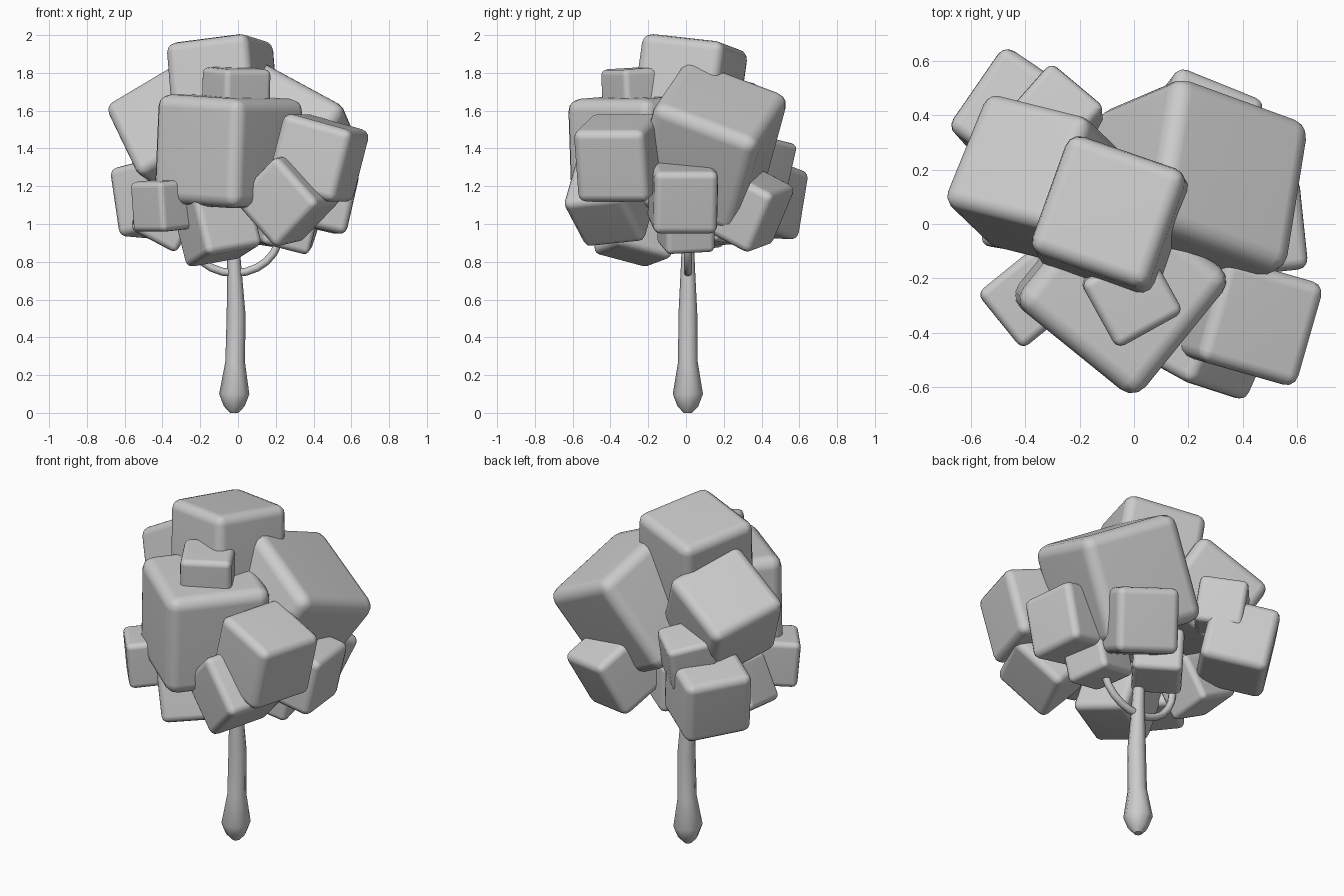
import bpy, bmesh
from math import radians, sin, cos, pi

if "Cube" in bpy.data.objects:
    bpy.data.objects.remove(bpy.data.objects["Cube"])


def leaf_block(name, x, y, z, size, rx, ry, rz):
    """Rounded cube, rotated by XYZ degrees."""
    bm = bmesh.new()
    bmesh.ops.create_cube(bm, size=size)
    bmesh.ops.bevel(bm, geom=bm.edges[:], offset=size * 0.115, segments=3,
                    profile=0.5, affect='EDGES')
    for f in bm.faces:
        f.smooth = True
    me = bpy.data.meshes.new(name)
    bm.to_mesh(me)
    bm.free()
    ob = bpy.data.objects.new(name, me)
    ob.location = (x, y, z)
    ob.rotation_euler = [radians(a) for a in (rx, ry, rz)]
    bpy.context.collection.objects.link(ob)
    ob.modifiers.new("normals", 'WEIGHTED_NORMAL')


def limb(name, points):
    """Round tube through (x, z, radius) points."""
    cu = bpy.data.curves.new(name, 'CURVE')
    cu.dimensions = '3D'
    cu.bevel_depth = 1
    cu.bevel_resolution = 2
    cu.use_fill_caps = True
    sp = cu.splines.new('POLY')
    sp.points.add(len(points) - 1)
    for p, (x, z, r) in zip(sp.points, points):
        p.co = (x, 0.01, z, 1)
        p.radius = r
    sp.use_smooth = True
    ob = bpy.data.objects.new(name, cu)
    bpy.context.collection.objects.link(ob)


# Foliage: upper crown
leaf_block("leaf_top", -0.08, 0.02, 1.735, 0.465, -6, -7, -19)
leaf_block("leaf_right_back_large", 0.215, 0.125, 1.415, 0.6, -23, 27, -20)
leaf_block("leaf_front_large", -0.05, -0.235, 1.385, 0.58, 0, 3, -39)
leaf_block("leaf_left_upper", -0.35, 0.155, 1.5, 0.46, -16, -30, -14)
leaf_block("leaf_front_small_top", -0.01, -0.265, 1.685, 0.28, 3, 0, 29)
leaf_block("leaf_right_front", 0.425, -0.35, 1.35, 0.395, 0, 15, -16)

# Foliage: lower ring
leaf_block("leaf_front_low_right", 0.265, -0.4, 1.13, 0.355, 8, 47, -18)
leaf_block("leaf_front_low_left", -0.385, -0.27, 1.1, 0.265, 5, 0, -51)
leaf_block("leaf_front_bottom", -0.11, -0.26, 0.985, 0.33, -14, -9, 25)
leaf_block("leaf_left_back_low", -0.41, 0.38, 1.14, 0.375, -3, -12, -34)
leaf_block("leaf_left_back_small", -0.29, 0.39, 1.33, 0.265, -9, -9, -40)
leaf_block("leaf_back_right_low", 0.23, 0.31, 1.095, 0.355, -27, 8, -22)
leaf_block("leaf_right_low", 0.43, -0.015, 1.145, 0.34, 0, 13, 6)
leaf_block("leaf_left_low", -0.385, 0.05, 1.04, 0.275, 6, 28, 3)
leaf_block("leaf_bottom_right", 0.26, 0, 1, 0.265, 3, 14, 12)
leaf_block("leaf_bottom_back", -0.05, 0.14, 1.03, 0.27, 3, -3, -38)

# Trunk with a bulbous foot
limb("trunk", [(-0.02, 0, 0.022), (-0.02, 0.035, 0.055), (-0.02, 0.1, 0.08),
               (-0.015, 0.27, 0.052), (-0.01, 0.52, 0.05),
               (-0.02, 0.78, 0.037), (-0.03, 1, 0.028)])

# Side branches: mirrored quarter arcs curving up into the foliage
for name, side in (("branch_right", 1), ("branch_left", -1)):
    arc = [i * pi / 12 for i in range(7)]
    limb(name, [(-0.02 + side * 0.24 * sin(a), 0.95 - 0.21 * cos(a), 0.021)
                for a in arc])
